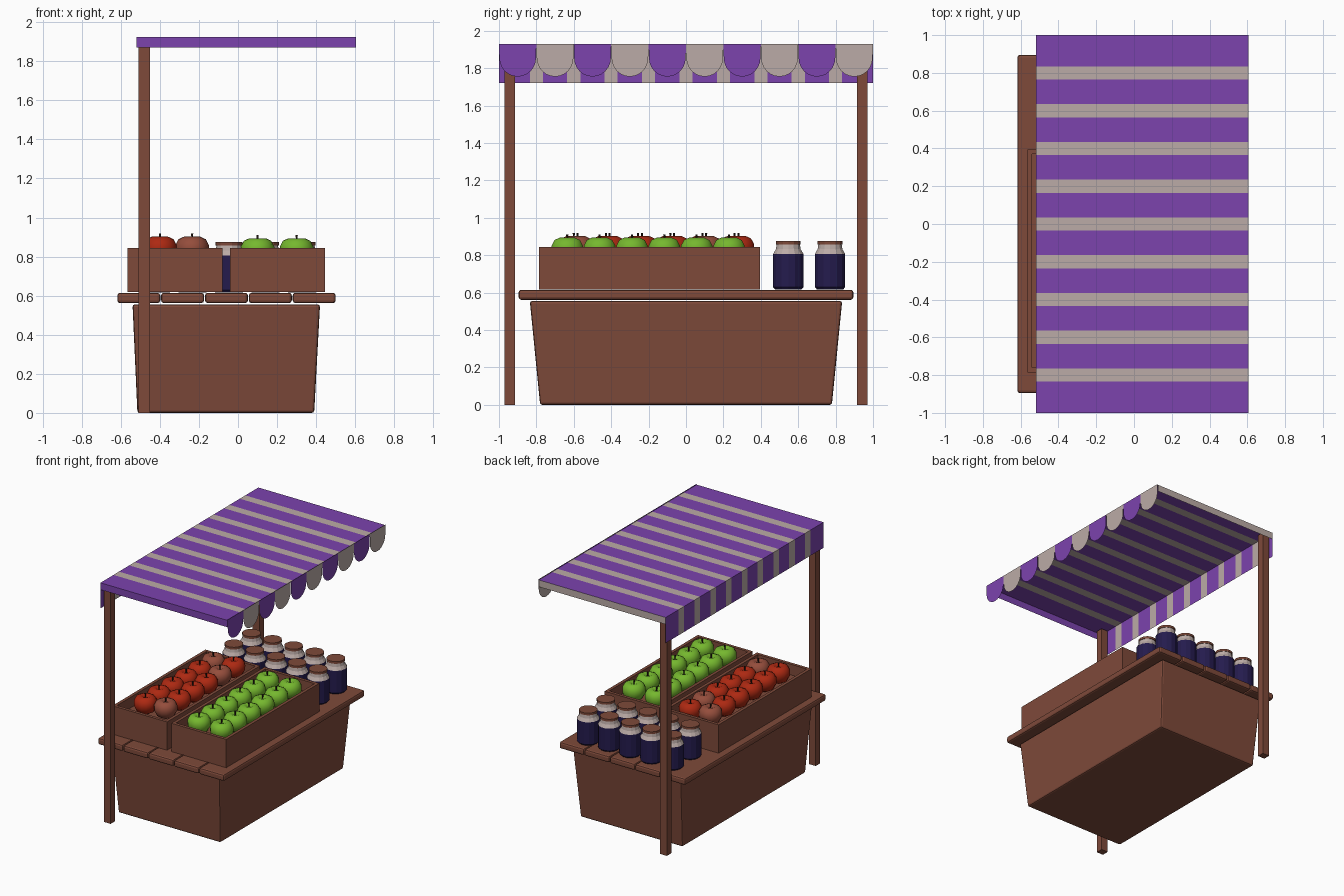
import bpy, bmesh, math

if "Cube" in bpy.data.objects:
    bpy.data.objects.remove(bpy.data.objects["Cube"])


def mat(name, r, g, b):
    m = bpy.data.materials.new(name)
    m.diffuse_color = (r, g, b, 1)
    m.use_nodes = True
    m.node_tree.nodes["Principled BSDF"].inputs["Base Color"].default_value = m.diffuse_color
    return m


WOOD = mat("brown wood", .21, .068, .042)
PURPLE = mat("purple cloth", .20, .056, .42)
CREAM = mat("cream cloth", .50, .41, .385)
RED = mat("apple red", .42, .022, .006)
GREEN = mat("apple green", .18, .48, .028)
RUST = mat("bruised apple", .30, .075, .045)
NAVY = mat("dark jam", .018, .011, .075)
STEM = mat("dark stem", .03, .015, .01)


def make(name, verts, faces, mats, ids=None):
    me = bpy.data.meshes.new(name)
    me.from_pydata(verts, [], faces)
    for m in mats:
        me.materials.append(m)
    if ids:
        for p, i in zip(me.polygons, ids):
            p.material_index = i
    ob = bpy.data.objects.new(name, me)
    bpy.context.collection.objects.link(ob)
    return ob


def frustum(name, bot, top, z0, z1, m, bevel=0.0):
    """Box from two (x0, x1, y0, y1) rectangles."""
    vs = []
    for (a, b, c, d), z in ((bot, z0), (top, z1)):
        vs += [(a, c, z), (b, c, z), (b, d, z), (a, d, z)]
    fs = [(3, 2, 1, 0), (4, 5, 6, 7)]
    fs += [(i, (i + 1) % 4, (i + 1) % 4 + 4, i + 4) for i in range(4)]
    ob = make(name, vs, fs, [m])
    if bevel:
        mod = ob.modifiers.new("bevel", 'BEVEL')
        mod.width, mod.segments = bevel, 2
    return ob


def box(name, x0, x1, y0, y1, z0, z1, m, bevel=0.0):
    return frustum(name, (x0, x1, y0, y1), (x0, x1, y0, y1), z0, z1, m, bevel)


def lathe(name, profile, n, mats, rule=None, loc=(0, 0, 0), smooth=False):
    """Spin (radius, z) points; ends are capped. rule maps ring number to a material index."""
    vs, fs, ids = [], [], []
    for r, z in profile:
        vs += [(loc[0] + r * math.cos(2 * math.pi * i / n),
                loc[1] + r * math.sin(2 * math.pi * i / n), loc[2] + z) for i in range(n)]
    for k in range(len(profile) - 1):
        for i in range(n):
            j = (i + 1) % n
            fs.append((k * n + i, k * n + j, k * n + n + j, k * n + n + i))
            ids.append(rule(k) if rule else 0)
    last = len(profile) - 1
    fs += [tuple(reversed(range(n))), tuple(range(last * n, last * n + n))]
    ids += [ids[0], ids[-1]]
    ob = make(name, vs, fs, mats, ids)
    if smooth:
        for p in ob.data.polygons:
            p.use_smooth = True
    return ob


# Counter body, table planks and posts
frustum("counter_body", (-.515, .39, -.78, .78), (-.54, .42, -.835, .835), 0, .555, WOOD, .012)
for i in range(5):
    x = -.618 + i * .2245
    box(f"table_plank_{i}", x, x + .22, -.895, .895, .562, .615, WOOD, .014)
for s, side in ((-1, "front"), (1, "back")):
    box(f"{side}_post", -.51, -.45, s * .943 - .028, s * .943 + .028, 0, 1.915, WOOD)


# Open crates
def crate(name, x0, x1, y0, y1, z0, z1, floor, t):
    ob = box(name, x0, x1, y0, y1, z0, z1, WOOD)
    bm = bmesh.new()
    bm.from_mesh(ob.data)
    top = max(bm.faces, key=lambda f: f.calc_center_median().z)
    bmesh.ops.inset_region(bm, faces=[top], thickness=t)
    inner = bmesh.ops.extrude_discrete_faces(bm, faces=[top])["faces"][0]
    for v in inner.verts:
        v.co.z = floor
    bm.to_mesh(ob.data)
    bm.free()


crate("red_apple_crate", -.565, -.08, -.785, .395, .618, .845, .76, .035)
crate("green_apple_crate", -.042, .445, -.785, .395, .618, .845, .76, .035)

# Apples with dimpled tops and stems
APPLE = [(.03, -.07), (.065, -.05), (.085, -.01), (.086, .025), (.07, .055),
         (.042, .068), (.018, .06), (.004, .045)]


def apple(name, x, y, z, m):
    lathe(name, APPLE, 14, [m], loc=(x, y, z), smooth=True)
    lathe(name + "_stem", [(.004, .04), (.006, .085)], 5, [STEM], loc=(x, y, z))


bruised = {(1, 0), (1, 4), (0, 5)}
for c in range(2):
    for r in range(6):
        apple(f"red_apple_{c}_{r}", -.40 + c * .165, -.60 + r * .172 + c * .02, .834,
              RUST if (c, r) in bruised else RED)
        apple(f"green_apple_{c}_{r}", .10 + c * .20, -.635 + r * .173, .826, GREEN)

# Jam jars: navy body, cream neck, wooden lid
JAR = [(.072, 0), (.083, .012), (.083, .19), (.068, .215), (.064, .24),
       (.068, .24), (.068, .258)]
for i in range(5):
    for j in range(2):
        lathe(f"jam_jar_{i}_{j}", JAR, 14, [NAVY, CREAM, WOOD],
              lambda k: 0 if k < 2 else (1 if k < 4 else 2),
              (-.42 + i * .187, .547 + j * .223, .617))

# Striped awning roof and back valance: cream stripes centred every 0.2
cuts = [-1.0]
for k in range(9):
    c = -.8 + k * .2
    cuts += [c - .035, c + .035]
cuts.append(1.0)
section = [(-.52, 1.72), (-.52, 1.925), (.605, 1.925)]
vs = [(x, y, z) for y in cuts for x, z in section]
fs, ids = [], []
for i in range(len(cuts) - 1):
    for k in range(2):
        a = i * 3 + k
        fs.append((a, a + 3, a + 4, a + 1)[::-1])
        ids.append(i % 2)
make("awning_cloth", vs, fs, [PURPLE, CREAM], ids)

# Side bands of the awning
for y, m, side in ((-1.0, PURPLE, "front"), (1.0, CREAM, "back")):
    make(f"awning_{side}_band", [(-.52, y, 1.87), (.605, y, 1.87), (.605, y, 1.925), (-.52, y, 1.925)],
         [(0, 1, 2, 3) if y < 0 else (3, 2, 1, 0)], [m])

# Hanging scallops along the open edge
for i in range(10):
    y = -.9 + i * .2
    pts = [(.608, y - .1, 1.93)]
    for k in range(13):
        a = math.pi + math.pi * k / 12
        pts.append((.608, y + .098 * math.cos(a), 1.855 + .1 * math.sin(a)))
    pts.append((.608, y + .1, 1.93))
    make(f"awning_scallop_{i}", pts, [tuple(range(len(pts)))], [CREAM if i % 2 else PURPLE])
